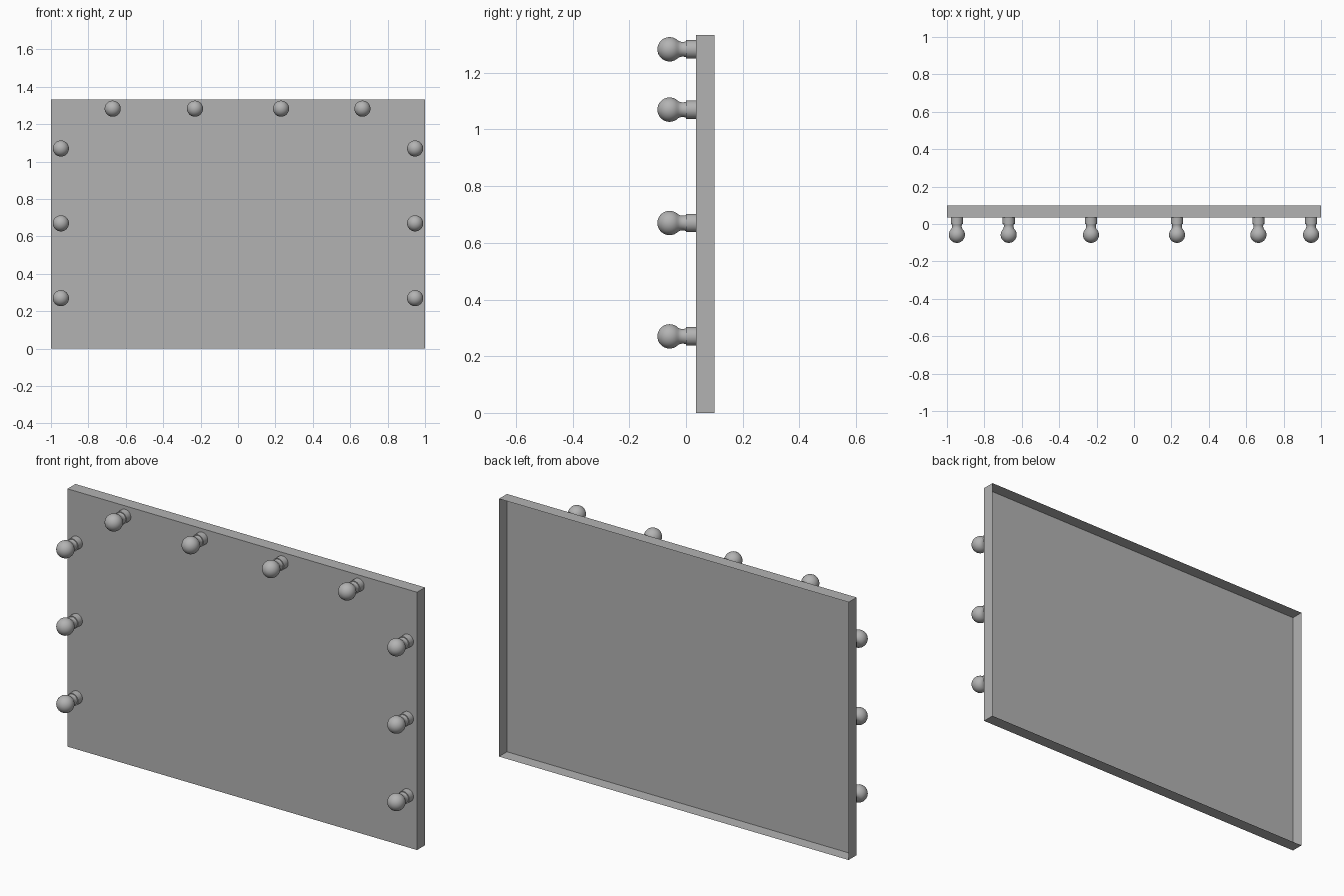
import bpy, bmesh, math
from mathutils import Matrix, Vector

if "Cube" in bpy.data.objects:
    bpy.data.objects.remove(bpy.data.objects["Cube"])

HEIGHT, FRONT, BACK = 1.333, 0.035, 0.10

grey = bpy.data.materials.new("plain grey")
grey.use_nodes = True
colour = (0.45, 0.45, 0.45, 1)
grey.diffuse_color = colour
grey.node_tree.nodes["Principled BSDF"].inputs["Base Color"].default_value = colour


def finish(bm, name):
    mesh = bpy.data.meshes.new(name)
    bm.to_mesh(mesh)
    bm.free()
    mesh.materials.append(grey)
    obj = bpy.data.objects.new(name, mesh)
    bpy.context.collection.objects.link(obj)
    return obj


def lathe(name, profile, location, sides=32):
    """Spin (radius, y) points round the y axis and smooth the result."""
    bm = bmesh.new()
    verts = [bm.verts.new((r, y, 0)) for r, y in profile]
    edges = [bm.edges.new(pair) for pair in zip(verts, verts[1:])]
    bmesh.ops.spin(bm, geom=verts + edges, cent=(0, 0, 0), axis=(0, 1, 0),
                   angle=math.tau, steps=sides, use_duplicate=False)
    bmesh.ops.remove_doubles(bm, verts=bm.verts, dist=1e-5)
    bmesh.ops.recalc_face_normals(bm, faces=bm.faces)
    obj = finish(bm, name)
    obj.location = location
    bpy.ops.object.select_all(action="DESELECT")
    obj.select_set(True)
    bpy.context.view_layer.objects.active = obj
    bpy.ops.object.shade_smooth_by_angle(angle=math.radians(40))
    return obj


# Mirror panel: a shallow tray with an open back
bm = bmesh.new()
size = Matrix.Diagonal((2, BACK - FRONT, HEIGHT, 1))
place = Matrix.Translation((0, (FRONT + BACK) / 2, HEIGHT / 2))
bmesh.ops.create_cube(bm, size=1, matrix=place @ size)
open_back = [f for f in bm.faces if f.normal.y > 0.9]
bmesh.ops.delete(bm, geom=open_back, context="FACES_ONLY")
finish(bm, "mirror_panel")

# Bulb profile: round globe flowing into a slim neck
RADIUS, CENTRE = 0.043, -0.058
bulb = []
for i in range(13):
    a = math.radians(135) * i / 12
    bulb.append((RADIUS * math.sin(a), CENTRE - RADIUS * math.cos(a)))
bulb += [(0.0275, -0.022), (0.026, -0.015), (0.026, -0.008), (0.028, 0)]
socket = [(0, 0), (0.0325, 0), (0.0325, FRONT)]

# Lamps along the top edge and down both sides
spots = [(x, 1.283) for x in (-0.67, -0.23, 0.23, 0.665)]
spots += [(side * 0.947, z) for side in (-1, 1) for z in (0.27, 0.67, 1.07)]
for n, (x, z) in enumerate(spots, 1):
    lathe(f"bulb_{n}", bulb, Vector((x, 0, z)))
    lathe(f"socket_{n}", socket, Vector((x, 0, z)))
